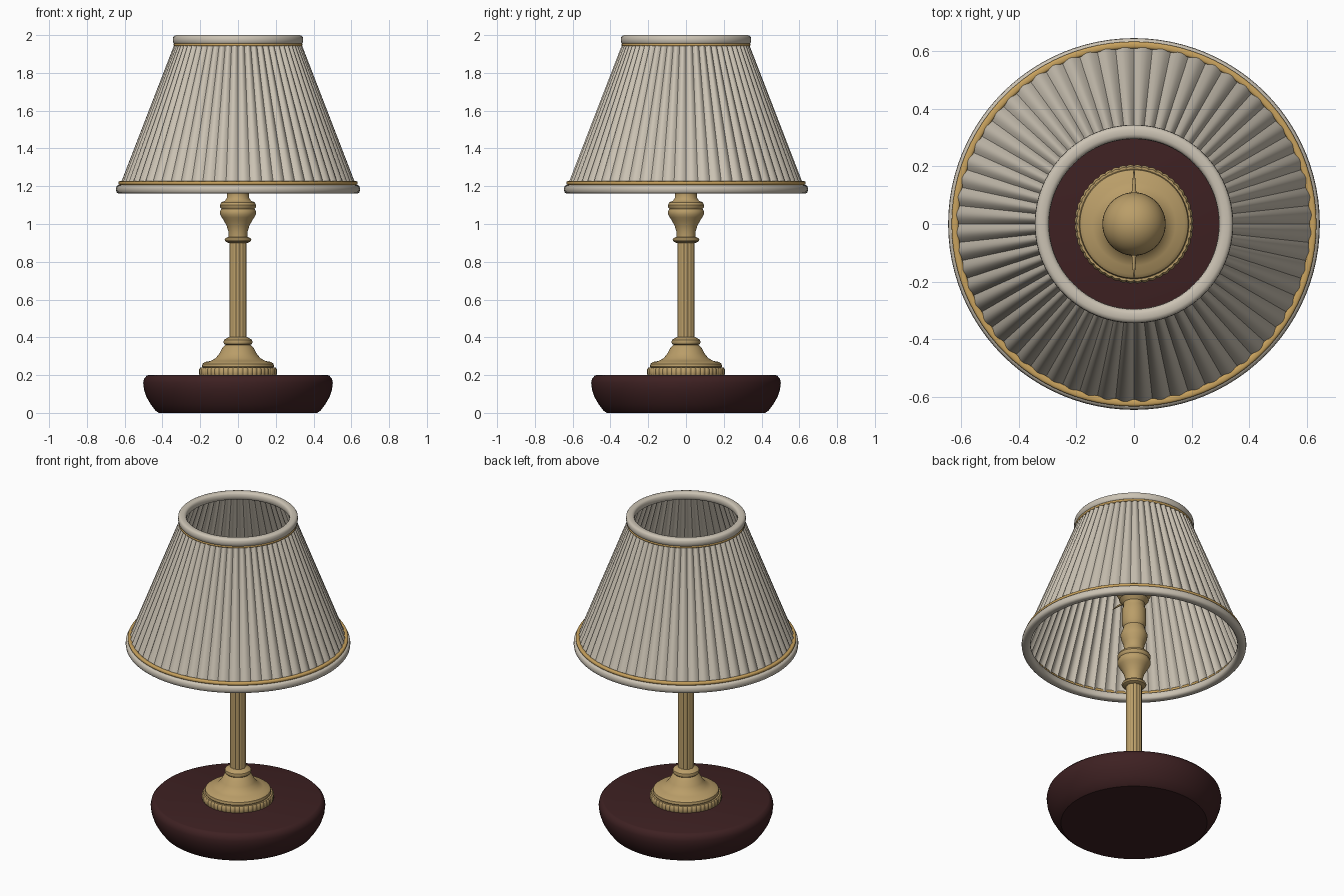
import bpy, bmesh, math

if "Cube" in bpy.data.objects:
    bpy.data.objects.remove(bpy.data.objects["Cube"])


def material(name, rgb):
    m = bpy.data.materials.new(name)
    m.diffuse_color = (*rgb, 1)
    m.use_nodes = True
    m.node_tree.nodes["Principled BSDF"].inputs["Base Color"].default_value = m.diffuse_color
    return m


CREAM = material("cream fabric", (0.60, 0.545, 0.455))
BRASS = material("brass", (0.49, 0.34, 0.14))
GOLD = material("gold trim", (0.58, 0.36, 0.11))
WOOD = material("dark mahogany", (0.048, 0.015, 0.016))


def lathe(name, profile, mat, segs=64, ripple=None, closed=False, angle=35):
    """Spin (radius, z) points round z; ripple(a) is added to the radius."""
    bm = bmesh.new()
    rows = []
    for r, z in profile:
        row = []
        for i in range(segs):
            a = 2 * math.pi * i / segs
            rr = r + (ripple(a) if ripple and r > 0 else 0)
            row.append(bm.verts.new((rr * math.cos(a), rr * math.sin(a), z)))
        rows.append(row)
    pairs = list(zip(rows, rows[1:]))
    if closed:
        pairs.append((rows[-1], rows[0]))
    for lo, hi in pairs:
        for i in range(segs):
            j = (i + 1) % segs
            bm.faces.new((lo[i], lo[j], hi[j], hi[i]))
    bmesh.ops.remove_doubles(bm, verts=bm.verts, dist=1e-5)
    bmesh.ops.recalc_face_normals(bm, faces=bm.faces)
    me = bpy.data.meshes.new(name)
    bm.to_mesh(me)
    bm.free()
    ob = bpy.data.objects.new(name, me)
    bpy.context.collection.objects.link(ob)
    me.materials.append(mat)
    bpy.ops.object.select_all(action='DESELECT')
    ob.select_set(True)
    bpy.context.view_layer.objects.active = ob
    bpy.ops.object.shade_smooth_by_angle(angle=math.radians(angle))
    return ob


def band(name, r, z, wr, wz, mat):
    """Rounded ring with half-widths wr and wz."""
    pts = []
    for i in range(14):
        a = 2 * math.pi * i / 14
        c, s = math.cos(a), math.sin(a)
        pts.append((r + wr * math.copysign(abs(c) ** 0.7, c),
                    z + wz * math.copysign(abs(s) ** 0.7, s)))
    return lathe(name, pts, mat, 96, closed=True)


# Wooden base: flat top, rounded side tucking in underneath
lathe("wooden_base", [(0, 0), (0.42, 0), (0.437, 0.012), (0.462, 0.045),
      (0.485, 0.085), (0.498, 0.125), (0.502, 0.16), (0.497, 0.182),
      (0.482, 0.198), (0.475, 0.2), (0, 0.2)], WOOD, 96)

# Beaded foot ring and bell-shaped foot
lathe("beaded_foot_ring", [(0, 0.195), (0.2, 0.195), (0.205, 0.205), (0.205, 0.23),
      (0.198, 0.24), (0, 0.24)], BRASS, 192,
      lambda a: 0.004 * abs(math.sin(a * 24)) - 0.002)
lathe("bell_foot", [(0, 0.235), (0.185, 0.235), (0.191, 0.245), (0.188, 0.26),
      (0.175, 0.27), (0.145, 0.275), (0.118, 0.29), (0.098, 0.315), (0.082, 0.345),
      (0.066, 0.36), (0.074, 0.366), (0.077, 0.376), (0.074, 0.387), (0.06, 0.395),
      (0.046, 0.402), (0, 0.402)], BRASS)

# Fluted column
lathe("column", [(0.044, 0.395), (0.044, 0.91)], BRASS, 144,
      lambda a: 0.003 * (abs(math.cos(a * 6)) - 0.6))

# Collar, vase and lamp socket
lathe("vase_and_socket", [(0, 0.9), (0.05, 0.9), (0.066, 0.907), (0.071, 0.916),
      (0.066, 0.925), (0.05, 0.932), (0.051, 0.96), (0.06, 0.99), (0.076, 1.02),
      (0.086, 1.035), (0.094, 1.05), (0.095, 1.068), (0.088, 1.08), (0.094, 1.088),
      (0.096, 1.1), (0.088, 1.115), (0.07, 1.122), (0.06, 1.135), (0.057, 1.16),
      (0.064, 1.19), (0.076, 1.22), (0.077, 1.245), (0.066, 1.275), (0.06, 1.295),
      (0.07, 1.315), (0.07, 1.41), (0.062, 1.425), (0.062, 1.45), (0.085, 1.475),
      (0, 1.475)], BRASS)

# Globe on the socket
lathe("globe", [(0.11 * math.sin(math.pi * i / 20), 1.56 - 0.11 * math.cos(math.pi * i / 20))
                for i in range(21)], BRASS, 48)

# Two tapered side arms, along front and back
for label, s in (("front", -1), ("back", 1)):
    bpy.ops.mesh.primitive_cone_add(vertices=12, radius1=0.012, radius2=0.002, depth=0.13,
                                    location=(0, s * 0.125, 1.5),
                                    rotation=(-s * math.pi / 2, 0, 0))
    arm = bpy.context.object
    arm.name = label + "_arm"
    arm.data.materials.append(BRASS)
    bpy.ops.object.shade_smooth_by_angle()

# Pleated shade: rounded folds with creases between them
lathe("pleated_shade", [(0.622 + (0.328 - 0.622) * i / 8, 1.2 + 0.76 * i / 8)
                        for i in range(9)], CREAM, 480,
      lambda a: 0.014 * abs(math.sin(a * 30)) - 0.009 + 0.002 * math.sin(a * 7), angle=50)

# Fabric bands and gold piping at both ends of the shade
band("lower_fabric_band", 0.62, 1.184, 0.026, 0.024, CREAM)
band("upper_fabric_band", 0.32, 1.975, 0.025, 0.025, CREAM)
band("lower_gold_piping", 0.622, 1.217, 0.012, 0.01, GOLD)
band("upper_gold_piping", 0.332, 1.949, 0.009, 0.007, GOLD)
